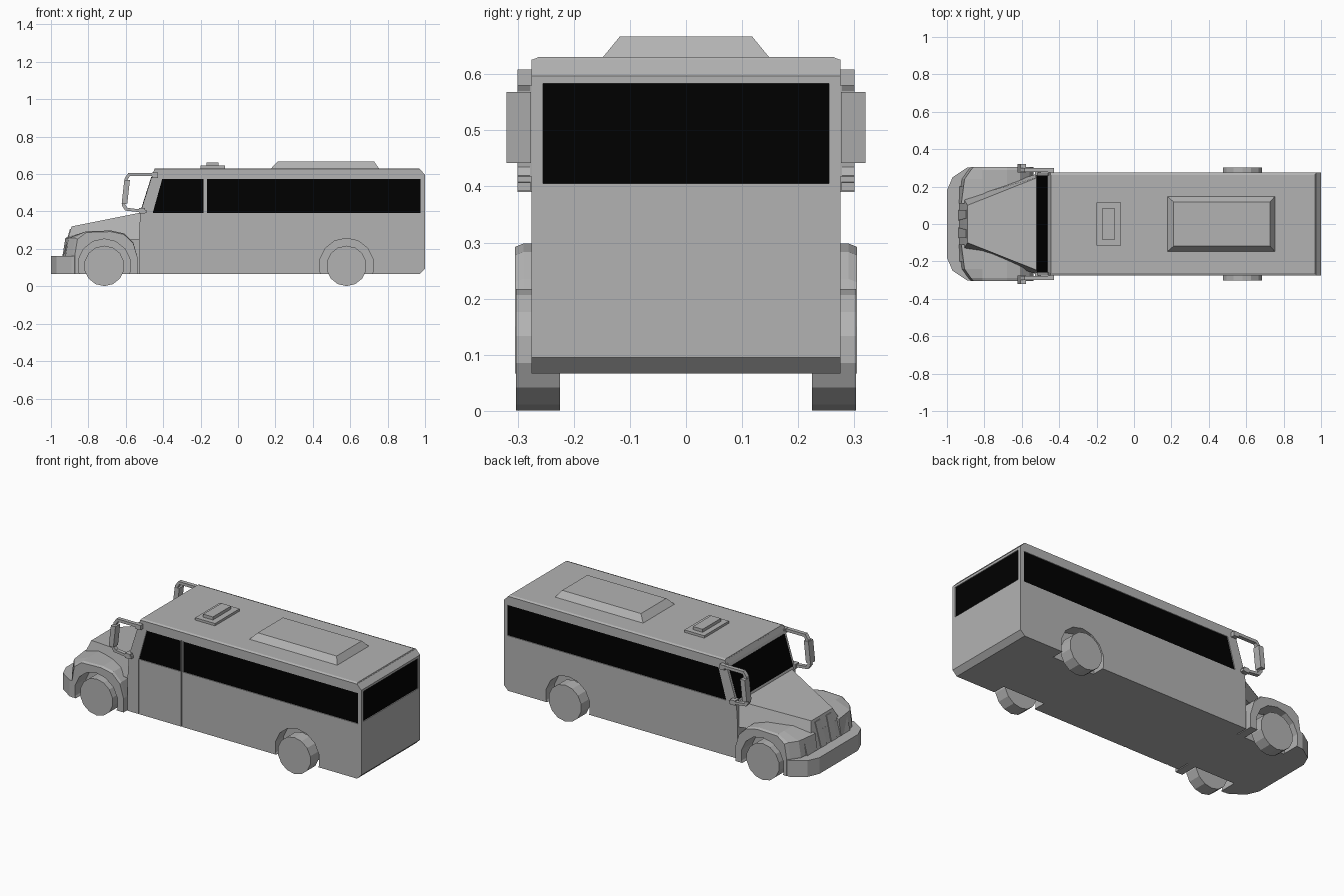
import bpy, bmesh, math

if "Cube" in bpy.data.objects:
    bpy.data.objects.remove(bpy.data.objects["Cube"])


def paint(name, v):
    m = bpy.data.materials.new(name)
    m.diffuse_color = (v, v, v, 1)
    m.use_nodes = True
    m.node_tree.nodes["Principled BSDF"].inputs["Base Color"].default_value = m.diffuse_color
    return m


black = paint("dark_glass", 0.0)
grey = paint("grey_paint", 0.45)


def loft(name, sections, mat=grey):
    """Solid through cross-sections that all have the same point count."""
    bm = bmesh.new()
    rings = [[bm.verts.new(p) for p in s] for s in sections]
    n = len(rings[0])
    for a, b in zip(rings, rings[1:]):
        for i in range(n):
            j = (i + 1) % n
            bm.faces.new((a[i], a[j], b[j], b[i]))
    bm.faces.new(rings[0])
    bm.faces.new(rings[-1])
    bmesh.ops.recalc_face_normals(bm, faces=bm.faces)
    me = bpy.data.meshes.new(name)
    bm.to_mesh(me)
    bm.free()
    ob = bpy.data.objects.new(name, me)
    bpy.context.collection.objects.link(ob)
    me.materials.append(mat)
    return ob


def side_prism(name, pts, y0, y1, mat=grey):
    return loft(name, [[(x, y, z) for x, z in pts] for y in (y0, y1)], mat)


def rect(x0, x1, y0, y1, z):
    return [(x0, y0, z), (x1, y0, z), (x1, y1, z), (x0, y1, z)]


def box(name, x0, x1, y0, y1, z0, z1, mat=grey):
    return loft(name, [rect(x0, x1, y0, y1, z0), rect(x0, x1, y0, y1, z1)], mat)


def disc(cx, cz, r, n):
    return [(cx + r * math.cos(2 * math.pi * (i + .5) / n),
             cz + r * math.sin(2 * math.pi * (i + .5) / n)) for i in range(n)]


def cut(target, cutter):
    cutter.hide_render = True
    m = target.modifiers.new("cut", 'BOOLEAN')
    m.operation = 'DIFFERENCE'
    m.solver = 'EXACT'
    m.object = cutter
    bpy.context.view_layer.objects.active = target
    bpy.ops.object.modifier_apply(modifier=m.name)
    bpy.data.objects.remove(cutter)


FRONT, REAR, AXLE = -0.715, 0.58, 0.111

# Passenger body with chamfered roof edges
low = [(-.53, .067), (-.53, .27), (-.522, .395), (-.457, .60), (-.447, .626),
       (.972, .626), (1, .597), (1, .095), (.972, .067)]
body = side_prism("body", low, -.275, .275)
loft("roof_cap", [rect(-.447, .971, -.275, .275, .625),
                  rect(-.445, .968, -.262, .262, .631)])
for s in (-1, 1):
    cut(body, side_prism("rear_arch_cutter", disc(REAR, AXLE, .146, 14), s * .2, s * .4))

# Door seams on the near side
cut(body, box("seam_cutter", -.459, -.451, -.3, -.27, .0, .39))
cut(body, box("seam_cutter", -.179, -.170, -.3, -.27, .0, .578))


# Side glass, set slightly into the body
def side_window(name, pts, s):
    cut(body, side_prism("window_cutter", pts, s * .2695, s * .3))
    side_prism(name, pts, s * .26, s * .27, black)


side_window("door_window", [(-.456, .392), (-.184, .392), (-.184, .574), (-.405, .574)], -1)
side_window("near_window", [(-.166, .393), (.977, .393), (.977, .574), (-.166, .574)], -1)
side_window("far_window", [(-.456, .393), (.977, .393), (.977, .574), (-.405, .574)], 1)
cut(body, box("window_cutter", .9945, 1.1, -.255, .255, .405, .583))
box("rear_window", .985, .995, -.255, .255, .405, .583, black)
side_prism("windshield", [(-.520, .407), (-.464, .584), (-.455, .584), (-.511, .407)],
           -.26, .26, black)

# Hood wedge, nose core and grille
loft("hood", [[(-.911, -.135, .25), (-.911, .135, .25), (-.89, .1, .32), (-.89, -.1, .32)],
              [(-.5, -.275, .25), (-.5, .275, .25), (-.5, .255, .398), (-.5, -.255, .398)]])
side_prism("nose_core", [(-.935, .067), (-.935, .16), (-.911, .252), (-.5, .252), (-.5, .067)],
           -.2, .2)
for s in (-1, 1):
    loft("grille_panel", [[(-.939, s * .02, .165), (-.939, s * .075, .165),
                           (-.899, s * .075, .305), (-.899, s * .03, .305)],
                          [(-.92, s * .02, .165), (-.92, s * .075, .165),
                           (-.88, s * .075, .305), (-.88, s * .03, .305)]])

# Front bumper
outline = [(-1, .18), (-.97, .25), (-.89, .303), (-.858, .303), (-.858, .2)]
outline += [(x, -y) for x, y in reversed(outline)]
loft("front_bumper", [[(x, y, z) for x, y in outline] for z in (.067, .163)])


# Front fenders, swept back toward their outer corners
def fender_section(y, nose, drop=0):
    pts = [(nose, .067), (nose, .17), (nose + .014, .258 - drop), (-.81, .294 - drop),
           (-.68, .298 - drop), (-.61, .283 - drop), (-.56, .235 - drop),
           (-.536, .15), (-.536, .067)]
    return [(x, y, z) for x, z in pts]


for s in (-1, 1):
    fender = loft("front_fender", [fender_section(s * .11, -.937), fender_section(s * .24, -.92),
                                   fender_section(s * .29, -.885), fender_section(s * .305, -.872, .006)])
    cut(fender, side_prism("front_arch_cutter", disc(FRONT, AXLE, .142, 14), s * .2, s * .4))

    # Wheels
    for label, x in (("front_wheel", FRONT), ("rear_wheel", REAR)):
        side_prism(label, disc(x, AXLE - .002, .108, 14), s * .225, s * .303)

    # Mirror bracket and mirror head
    bracket = [(-.43, .607), (-.585, .607), (-.605, .58), (-.62, .43), (-.603, .405), (-.49, .392),
               (-.49, .407), (-.59, .419), (-.603, .435), (-.59, .57), (-.578, .590), (-.43, .590)]
    side_prism("mirror_bracket", bracket, s * .277, s * .3)
    for x, z in ((-.44, .59), (-.51, .40)):
        box("bracket_foot", x - .02, x + .012, s * .26, s * .3, z - .01, z + .018)
    side_prism("mirror_head", [(-.622, .442), (-.592, .442), (-.578, .568), (-.608, .568)],
               s * .276, s * .32)

# Roof air unit and hatch
loft("roof_unit", [rect(.175, .755, -.15, .15, .628), rect(.212, .728, -.118, .118, .667)])
box("roof_hatch_base", -.2, -.07, -.115, .115, .625, .645)
box("roof_hatch_lid", -.168, -.105, -.085, .085, .64, .663)
